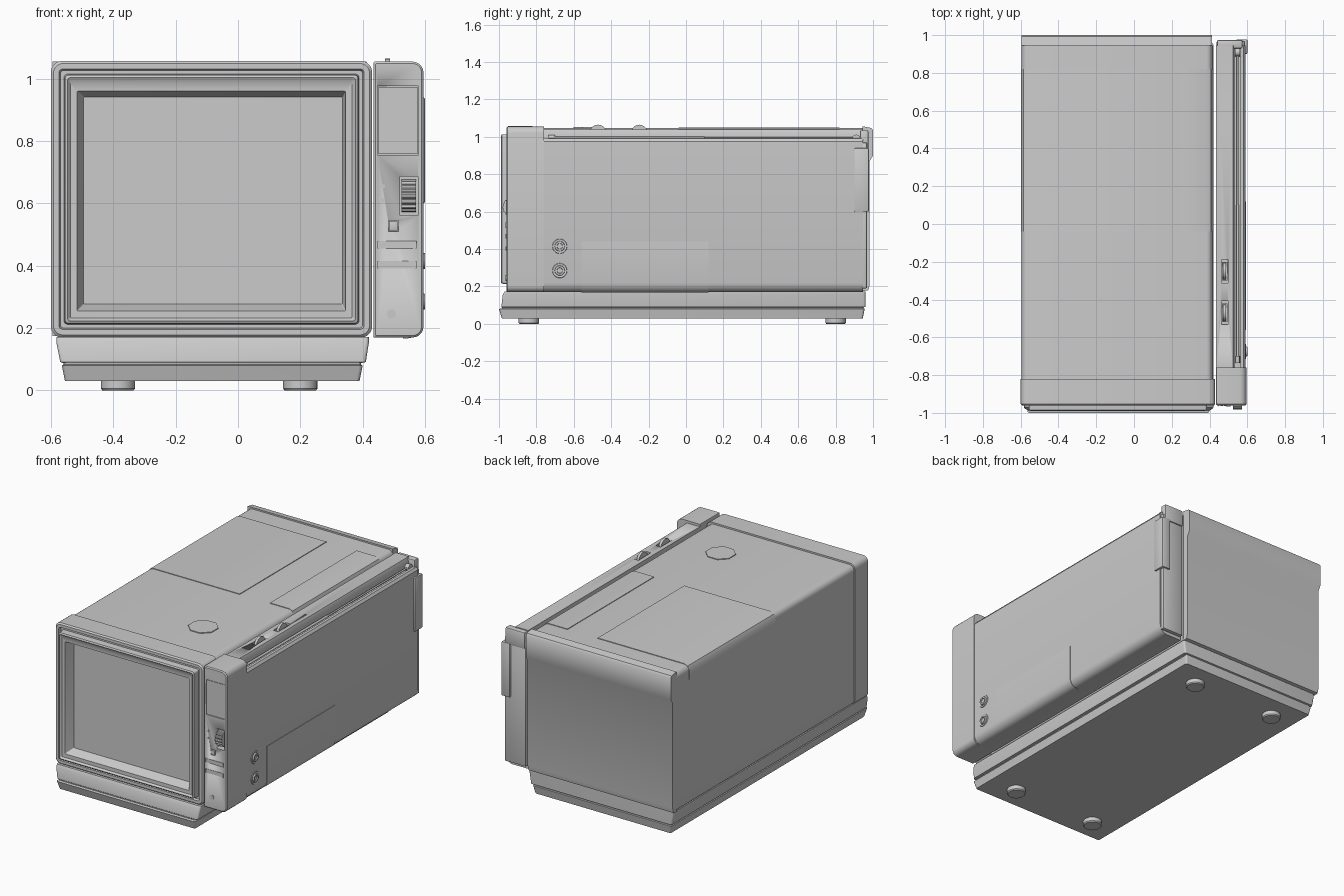
import bpy, bmesh
from math import sin, cos, pi

if "Cube" in bpy.data.objects:
    bpy.data.objects.remove(bpy.data.objects["Cube"])


def finish(name, bm, angle=35):
    bmesh.ops.recalc_face_normals(bm, faces=bm.faces)
    me = bpy.data.meshes.new(name)
    bm.to_mesh(me)
    bm.free()
    ob = bpy.data.objects.new(name, me)
    bpy.context.collection.objects.link(ob)
    bpy.ops.object.select_all(action='DESELECT')
    ob.select_set(True)
    bpy.context.view_layer.objects.active = ob
    bpy.ops.object.shade_smooth_by_angle(angle=angle * pi / 180)
    return ob


def place(axis, u, v, w):
    return {'x': (w, u, v), 'y': (u, w, v), 'z': (u, v, w)}[axis]


def rounded(u0, u1, v0, v1, radii, n=5):
    # corner radii: low-left, low-right, top-right, top-left
    if not isinstance(radii, tuple):
        radii = (radii,) * 4
    pts = []
    corners = [(u0, v0, 1, 1), (u1, v0, -1, 1), (u1, v1, -1, -1), (u0, v1, 1, -1)]
    for i, ((u, v, su, sv), r) in enumerate(zip(corners, radii)):
        for k in range(n + 1):
            a = pi + i * pi / 2 + k * pi / 2 / n
            pts.append((u + su * r + r * cos(a), v + sv * r + r * sin(a)))
    return pts


def loft(name, axis, rings):
    """rings: list of (outline points, position along the axis)"""
    bm = bmesh.new()
    loops = [[bm.verts.new(place(axis, u, v, w)) for u, v in pts] for pts, w in rings]
    for a, b in zip(loops, loops[1:]):
        n = len(a)
        for i in range(n):
            bm.faces.new((a[i], a[(i + 1) % n], b[(i + 1) % n], b[i]))
    bm.faces.new(loops[0])
    bm.faces.new(loops[-1])
    return finish(name, bm)


def prism(name, axis, pts, a, b):
    return loft(name, axis, [(pts, a), (pts, b)])


def box(name, x0, x1, y0, y1, z0, z1, bevel=0.0):
    bm = bmesh.new()
    bmesh.ops.create_cube(bm, size=1)
    for v in bm.verts:
        v.co = ((x0 + x1) / 2 + v.co.x * (x1 - x0), (y0 + y1) / 2 + v.co.y * (y1 - y0),
                (z0 + z1) / 2 + v.co.z * (z1 - z0))
    if bevel:
        bmesh.ops.bevel(bm, geom=bm.edges[:], offset=bevel, segments=2, profile=0.5, affect='EDGES')
    return finish(name, bm)


def circle(u, v, r, n=24, turn=0.0):
    return [(u + r * cos(2 * pi * i / n + turn), v + r * sin(2 * pi * i / n + turn)) for i in range(n)]


def cut(target, *bounds):
    cutter = box("cutter", *bounds)
    cutter.hide_render = True
    bpy.context.view_layer.objects.active = target
    m = target.modifiers.new("cut", 'BOOLEAN')
    m.operation = 'DIFFERENCE'
    m.solver = 'EXACT'
    m.object = cutter
    bpy.ops.object.modifier_apply(modifier=m.name)
    bpy.data.objects.remove(cutter)


# Base plinth with a groove between its two tapered tiers
base = [(-.555, .39, -.985, .945, .03), (-.565, .40, -1.0, .955, .08),
        (-.56, .395, -.985, .95, .083), (-.56, .395, -.985, .95, .088),
        (-.57, .41, -.987, .96, .091), (-.583, .42, -.98, .96, .155), (-.583, .42, -.97, .96, .172)]
loft("base_plinth", 'z', [(rounded(a, b, c, d, .012), z) for a, b, c, d, z in base])

# Feet
for x in (-.385, .2):
    for y in (-.84, .8):
        loft("foot", 'z', [(circle(x, y, .05), 0), (circle(x, y, .055), .006), (circle(x, y, .055), .032)])

# Cabinet shell
prism("cabinet_body", 'y', rounded(-.595, .417, .17, 1.047, .035), -.83, .945)


# Front bezel, groove, raised frame and recessed screen in one stepped loft
def bez(inset, r, y):
    return rounded(-.6 + inset, .43 - inset, .17 + inset, 1.057 - inset, r), y


def opening(x0, x1, z0, z1, y):
    return rounded(x0, x1, z0, z1, .004), y


loft("bezel_and_screen", 'y', [
    bez(0, .035, -.82), bez(0, .035, -.952), bez(.008, .03, -.96), bez(.026, .012, -.96),
    bez(.030, .012, -.945), bez(.042, .012, -.945), bez(.045, .012, -.985), bez(.053, .01, -.99),
    opening(-.537, .365, .232, .986, -.978), opening(-.517, .345, .255, .96, -.978),
    opening(-.495, .335, .277, .942, -.92)])

# Back cover with overhanging top lip
back = [(.945, .175), (.975, .18), (.982, .21), (.982, .87), (1.0, .9),
        (1.0, 1.035), (.992, 1.047), (.945, 1.056)]
prism("back_cover", 'x', back, -.595, .413)

# Thin access panels wrapping the top edges of the cabinet
t = .004
top_left = [(.04, 1.045), (.04, 1.047 + t), (-.56, 1.047 + t), (-.585, 1.041), (-.599, 1.015),
            (-.599, .96), (-.59, .96), (-.59, 1.01), (-.56, 1.04)]
prism("top_panel_large", 'y', top_left, -.04, .82)
top_right = [(.25, 1.04), (.25, 1.047 + t), (.384, 1.047 + t), (.407, 1.041), (.42, 1.015),
             (.42, .96), (.41, .96), (.41, 1.01), (.384, 1.04)]
prism("top_panel_small", 'y', top_right, -.04, .82)
prism("top_disc", 'z', circle(.123, -.52, .088, 8, pi / 8), 1.04, 1.052)

# Tuner module: front block
front = loft("tuner_front_block", 'y', [
    (rounded(.435, .595, .17, 1.055, (.004, .035, .035, .004)), -.76),
    (rounded(.435, .595, .17, 1.055, (.004, .035, .035, .004)), -.954),
    (rounded(.441, .589, .176, 1.049, (.004, .03, .03, .004)), -.96)])
cut(front, .448, .579, -1, -.953, .755, .976)
cut(front, .519, .577, -1, -.92, .562, .686)
cut(front, .483, .515, -1, -.95, .51, .545)
box("tuner_display", .451, .576, -.958, -.95, .758, .973)

# Tuner module: long body with stepped top channel and rounded lower edge
body = [(.435, .17), (.545, .17), (.562, .174), (.579, .187), (.587, .203), (.591, .22), (.591, .975),
        (.58, .99), (.563, .99), (.563, .972), (.533, .972), (.533, 1.02), (.525, 1.04), (.435, 1.04)]
tuner = prism("tuner_body", 'y', body, -.765, .945)
for y in (-.25, -.47):
    cut(tuner, .463, .497, y - .062, y + .062, 1.01, 1.1)
    prism("top_slider", 'x', circle(y, 1.02, .045, 20), .472, .488)
    box("slider_track", .465, .495, y - .05, y + .05, 1.005, 1.028)
box("tuner_end_cap", .438, .585, .94, .968, .19, .97, .006)
box("tuner_back_corner", .44, .575, .93, .975, .93, 1.035, .008)
box("tuner_back_block", .54, .6, .9, .978, .6, .94, .006)

# Folded rod aerial in the channel
loft("aerial_rod", 'y', [(circle(.549, .993, .008, 12), -.7), (circle(.549, .993, .008, 12), .1),
                         (circle(.549, .993, .0055, 12), .101), (circle(.549, .993, .0055, 12), .9)])
prism("aerial_tip", 'y', circle(.549, .998, .011, 12), -.735, -.70)
prism("aerial_hinge", 'x', circle(.91, .99, .022, 16), .536, .562)

# Tuning wheel with ribs
ribs = [(-.93 + r * cos(2 * pi * i / 64), .624 + r * sin(2 * pi * i / 64))
        for i in range(64) for r in [.052 if i % 4 < 2 else .047]]
prism("tuning_wheel", 'x', ribs, .525, .571)

# Front buttons, lamps and slide switches
box("power_button", .486, .512, -.966, -.94, .513, .542, .002)
for z in (.655, .61):
    prism("lamp", 'y', circle(.465, z, .007, 12), -.964, -.95)
for z in (.468, .403):
    for x in (.449, .571):
        box("switch_edge", x - .002, x + .002, -.966, -.95, z - .012, z + .012)
    box("slide_switch", .451, .569, -.962, -.95, z - .012, z + .012)
prism("front_jack", 'y', circle(.492, .245, .015, 16), -.964, -.95)

# Side sockets and lower side panel
for z in (.415, .285):
    loft("side_socket", 'x', [(circle(-.675, z, .043), .585), (circle(-.675, z, .038), .594),
                              (circle(-.675, z, .03), .592), (circle(-.675, z, .027), .592),
                              (circle(-.675, z, .025), .6), (circle(-.675, z, .016), .6),
                              (circle(-.675, z, .014), .594)])
side = [(.58, .44), (.594, .44), (.594, .219), (.59, .202), (.581, .184), (.563, .171), (.545, .167),
        (.53, .167), (.53, .175), (.56, .18), (.58, .21)]
prism("side_panel", 'y', side, -.56, .12)
